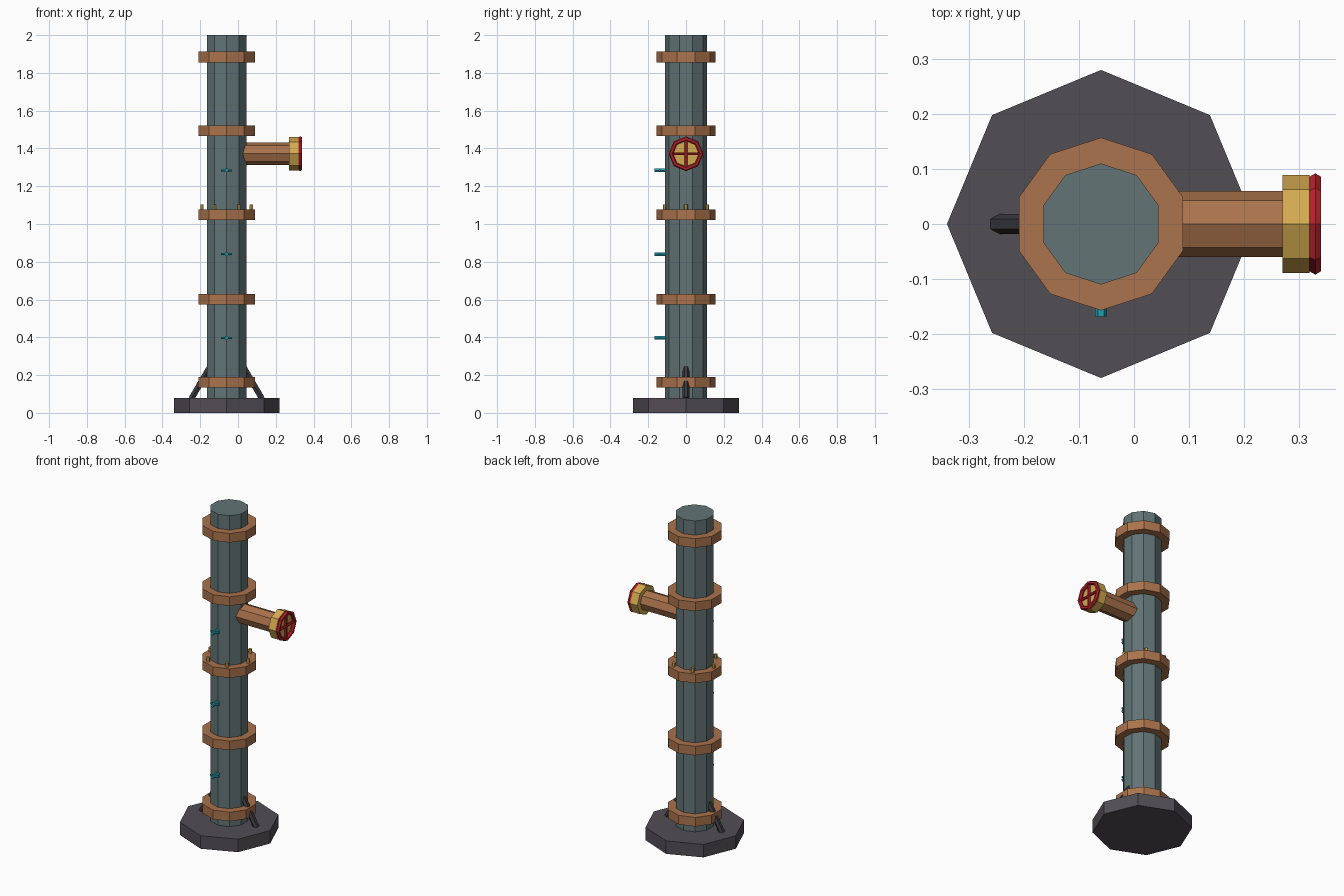
import bpy, math
from mathutils import Vector

if "Cube" in bpy.data.objects:
    bpy.data.objects.remove(bpy.data.objects["Cube"])

CX = -0.06  # column axis


def mat(name, rgb):
    m = bpy.data.materials.new(name)
    lin = [(c / 255 / 12.92) if c < 11 else ((c / 255 + 0.055) / 1.055) ** 2.4 for c in rgb]
    m.diffuse_color = (*lin, 1)
    m.use_nodes = True
    m.node_tree.nodes["Principled BSDF"].inputs["Base Color"].default_value = m.diffuse_color
    return m


STEEL = mat("blue grey steel", (98, 116, 118))
COPPER = mat("copper", (170, 115, 76))
IRON = mat("dark iron", (82, 78, 85))
BLACK = mat("black iron", (58, 57, 62))
BRASS = mat("brass", (212, 170, 80))
RED = mat("red", (184, 34, 44))
TEAL = mat("teal", (32, 160, 172))


def rod(name, a, b, r, sides, m):
    """Prism from point a to point b."""
    a, b = Vector(a), Vector(b)
    d = b - a
    bpy.ops.mesh.primitive_cylinder_add(vertices=sides, radius=r, depth=d.length, location=(a + b) / 2)
    o = bpy.context.object
    if abs(d.x) + abs(d.y) > 1e-6:
        # tilt about y, then turn about z
        o.rotation_euler = (0, math.acos(d.z / d.length), math.atan2(d.y, d.x))
    o.name = name
    o.data.materials.append(m)
    return o


# Base plate and column
rod("base_plate", (CX, 0, 0), (CX, 0, 0.08), 0.28, 8, IRON)
rod("column", (CX, 0, 0.07), (CX, 0, 2), 0.11, 10, STEEL)

# Collar rings
for i, z in enumerate((0.163, 0.602, 1.048, 1.493, 1.884)):
    rod(f"collar_{i}", (CX, 0, z - 0.028), (CX, 0, z + 0.028), 0.157, 10, COPPER)

# Bolts on the middle collar
for i in range(6):
    t = i * math.pi / 3
    x, y = CX + 0.13 * math.cos(t), 0.13 * math.sin(t)
    rod(f"bolt_{i}", (x, y, 1.06), (x, y, 1.102), 0.01, 6, BRASS)

# Braces at the foot
for s in (-1, 1):
    rod("brace", (CX + s * 0.187, 0, 0.075), (CX + s * 0.085, 0, 0.25), 0.018, 6, BLACK)

# Side outlet with brass cap
PZ = 1.372
rod("outlet_pipe", (0, 0, PZ), (0.28, 0, PZ), 0.06, 8, COPPER)
rod("outlet_cap", (0.27, 0, PZ), (0.319, 0, PZ), 0.089, 8, BRASS)

# Hand wheel
bpy.ops.mesh.primitive_torus_add(major_segments=8, minor_segments=6, major_radius=0.08,
                                 minor_radius=0.012, location=(0.3295, 0, PZ),
                                 rotation=(0, math.pi / 2, 0))
wheel = bpy.context.object
wheel.name = "wheel_rim"
wheel.data.materials.append(RED)
rod("wheel_spoke_y", (0.328, -0.08, PZ), (0.328, 0.08, PZ), 0.008, 6, RED)
rod("wheel_spoke_z", (0.328, 0, PZ - 0.08), (0.328, 0, PZ + 0.08), 0.008, 6, RED)

# Teal taps on the front
for i, z in enumerate((0.397, 0.84, 1.284)):
    rod(f"tap_{i}", (CX, -0.09, z), (CX, -0.168, z), 0.011, 6, TEAL)
    rod(f"tap_handle_{i}", (CX - 0.029, -0.14, z), (CX + 0.029, -0.14, z), 0.006, 6, TEAL)
